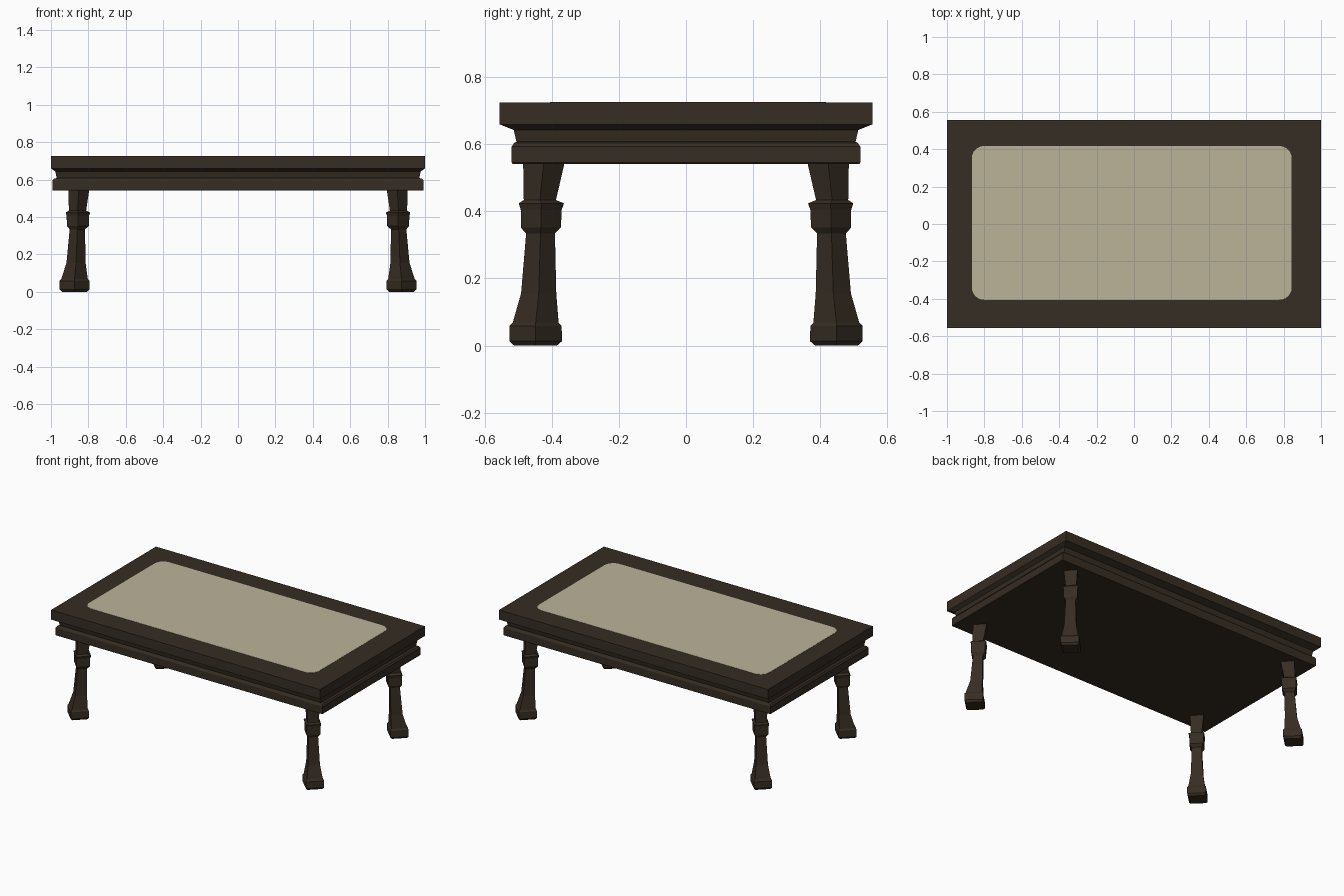
import bpy, bmesh, math

if "Cube" in bpy.data.objects:
    bpy.data.objects.remove(bpy.data.objects["Cube"])

def material(name, rgb):
    m = bpy.data.materials.new(name)
    lin = [((c / 255 + 0.055) / 1.055) ** 2.4 for c in rgb]
    m.diffuse_color = (*lin, 1)
    m.use_nodes = True
    m.node_tree.nodes["Principled BSDF"].inputs["Base Color"].default_value = m.diffuse_color
    return m

wood = material("dark wood", (54, 45, 35))
cloth = material("beige cloth", (187, 179, 154))

def loft(name, rings, mat):
    """Skin a stack of closed rings and cap both ends."""
    bm = bmesh.new()
    loops = [[bm.verts.new(p) for p in ring] for ring in rings]
    n = len(loops[0])
    for a, b in zip(loops, loops[1:]):
        for i in range(n):
            j = (i + 1) % n
            bm.faces.new((a[i], a[j], b[j], b[i]))
    bm.faces.new(loops[0][::-1])
    bm.faces.new(loops[-1])
    bmesh.ops.recalc_face_normals(bm, faces=bm.faces)
    me = bpy.data.meshes.new(name)
    bm.to_mesh(me)
    bm.free()
    me.materials.append(mat)
    ob = bpy.data.objects.new(name, me)
    bpy.context.collection.objects.link(ob)
    return ob

def rect(hx, hy, z):
    return [(-hx, -hy, z), (hx, -hy, z), (hx, hy, z), (-hx, hy, z)]

# table top slab with the moulded apron below it
top_profile = [(0.990, 0.518, 0.542), (0.993, 0.520, 0.546), (0.993, 0.520, 0.593),
               (0.985, 0.513, 0.604), (0.970, 0.506, 0.608), (0.976, 0.514, 0.643),
               (1.0, 0.557, 0.660), (1.0, 0.557, 0.725)]
loft("table_top", [rect(*p) for p in top_profile], wood)

# cloth panel with rounded corners, slightly off centre
def rounded(z, x0=-0.867, x1=0.843, y0=-0.405, y1=0.417, r=0.065):
    pts = []
    for cx, cy, start in ((x1 - r, y1 - r, 0), (x0 + r, y1 - r, 90),
                          (x0 + r, y0 + r, 180), (x1 - r, y0 + r, 270)):
        for k in range(7):
            a = math.radians(start + 15 * k)
            pts.append((cx + r * math.cos(a), cy + r * math.sin(a), z))
    return pts

loft("cloth_panel", [rounded(0.722), rounded(0.7262)], cloth)

# leg sections: z, inner x, outer x, inner y, outer y (diamond cross-section)
leg_profile = [(0.0, 0.808, 0.942, 0.385, 0.513), (0.013, 0.794, 0.955, 0.370, 0.527),
               (0.058, 0.794, 0.955, 0.371, 0.527), (0.068, 0.803, 0.945, 0.380, 0.517),
               (0.155, 0.815, 0.917, 0.387, 0.492), (0.334, 0.818, 0.900, 0.391, 0.477),
               (0.352, 0.797, 0.915, 0.373, 0.493), (0.405, 0.797, 0.916, 0.371, 0.493),
               (0.424, 0.790, 0.921, 0.364, 0.499), (0.434, 0.812, 0.904, 0.388, 0.484),
               (0.555, 0.794, 0.908, 0.360, 0.486)]

for yname, sy in (("front", -1), ("back", 1)):
    for xname, sx in (("left", -1), ("right", 1)):
        rings = []
        for z, xi, xo, yi, yo in leg_profile:
            cx, cy = (xi + xo) / 2 * sx, (yi + yo) / 2 * sy
            rings.append([(xo * sx, cy, z), (cx, yo * sy, z),
                          (xi * sx, cy, z), (cx, yi * sy, z)])
        loft(f"{yname}_{xname}_leg", rings, wood)
